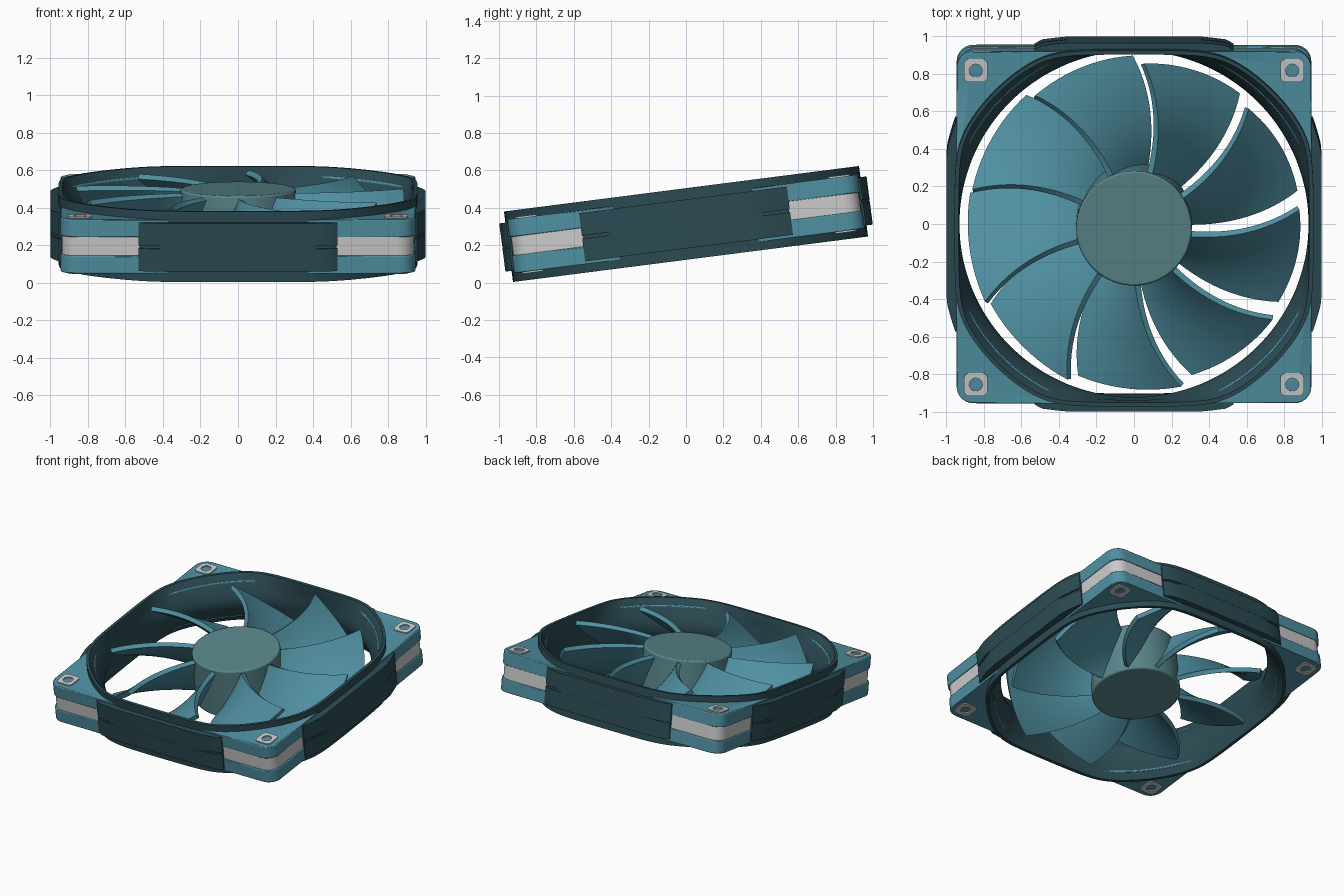
import bpy, bmesh, math
from mathutils import Matrix, Vector

if "Cube" in bpy.data.objects:
    bpy.data.objects.remove(bpy.data.objects["Cube"])

# Whole fan is tilted about x; every part is built flat and then tilted
TILT = Matrix.Translation((0, 0, 0.313)) @ Matrix.Rotation(math.radians(7.3), 4, 'X')


def material(name, color):
    m = bpy.data.materials.new(name)
    m.diffuse_color = (*color, 1)
    m.use_nodes = True
    m.node_tree.nodes["Principled BSDF"].inputs["Base Color"].default_value = m.diffuse_color
    return m


DARK = material("dark_teal", (0.024, 0.07, 0.086))
BLUE = material("blue_teal", (0.08, 0.28, 0.36))
HUB = material("grey_teal", (0.10, 0.235, 0.25))


def finish(name, bm, mat=None, bevel=0):
    bmesh.ops.recalc_face_normals(bm, faces=bm.faces)
    bm.transform(TILT)
    mesh = bpy.data.meshes.new(name)
    bm.to_mesh(mesh)
    bm.free()
    ob = bpy.data.objects.new(name, mesh)
    bpy.context.collection.objects.link(ob)
    if mat:
        mesh.materials.append(mat)
    bpy.ops.object.select_all(action='DESELECT')
    ob.select_set(True)
    bpy.context.view_layer.objects.active = ob
    bpy.ops.object.shade_smooth_by_angle(angle=math.radians(30))
    if bevel:
        b = ob.modifiers.new("edge", 'BEVEL')
        b.width, b.segments, b.limit_method = bevel, 2, 'ANGLE'
        b.angle_limit = math.radians(50)
    return ob


def clipped(radius, flat, a, p=36):
    """Radius at angle a of a circle softly cut off by a square."""
    f = flat / max(abs(math.cos(a)), abs(math.sin(a)))
    return (radius ** -p + f ** -p) ** (-1 / p)


def skin(bm, rings, closed):
    """Quads between successive closed rings of points."""
    rings = [[bm.verts.new(p) for p in ring] for ring in rings]
    n = len(rings[0])
    for k in range(len(rings) if closed else len(rings) - 1):
        a, b = rings[k], rings[(k + 1) % len(rings)]
        for i in range(n):
            j = (i + 1) % n
            bm.faces.new((a[i], a[j], b[j], b[i]))
    return rings


def loft(bm, profile, cx=0, cy=0, n=144):
    """Closed tube through (radius, flat, z) sections; flat 9 means a plain circle."""
    rings = []
    for radius, flat, z in profile:
        ring = []
        for i in range(n):
            a = 2 * math.pi * i / n
            r = clipped(radius, flat, a)
            ring.append((cx + r * math.cos(a), cy + r * math.sin(a), z))
        rings.append(ring)
    skin(bm, rings, True)


def prism(bm, pts, z0, z1):
    lo, hi = skin(bm, [[(x, y, z) for x, y in pts] for z in (z0, z1)], False)
    bm.faces.new(lo[::-1])
    bm.faces.new(hi)


def turn(pts, k):
    for _ in range(k):
        pts = [(-y, x) for x, y in pts]
    return pts


# Frame shroud: round throat flaring into the rounded-square mouth on both sides
bm = bmesh.new()
mouth = [(1.025, 0.935, 0.19), (0.975, 0.935, 0.12), (0.942, 9, 0.05)]
loft(bm, [(1.045, 0.958, -0.19), (1.045, 0.958, 0.19)] + mouth + [(0.93, 9, 0)]
     + [(r, f, -z) for r, f, z in mouth[::-1]])
finish("frame_shroud", bm, DARK)


# Corner brackets: two blue plates with a grey damper between them
def corner(w, rad=0.09):
    pts = []
    for i in range(17):
        a = math.radians(74 - 58 * i / 16)
        pts.append((0.985 * math.cos(a), 0.985 * math.sin(a)))
    pts.append((w, pts[-1][1]))
    for i in range(9):
        a = math.radians(90 * i / 8)
        pts.append((w - rad + rad * math.cos(a), w - rad + rad * math.sin(a)))
    pts.append((pts[0][0], w))
    return [(min(x, w), min(y, w)) for x, y in pts]


for name, w, z0, z1, mat in (("upper_corner_plates", 0.945, 0.05, 0.145, BLUE),
                             ("lower_corner_plates", 0.945, -0.145, -0.05, BLUE),
                             ("corner_dampers", 0.937, -0.05, 0.05, None)):
    bm = bmesh.new()
    for k in range(4):
        prism(bm, turn(corner(w), k), z0, z1)
    finish(name, bm, mat, 0.006 if mat else 0)

# Screw pads around the mounting holes, top and bottom
bm = bmesh.new()
for sx in (-1, 1):
    for sy in (-1, 1):
        for z in (-0.147, 0.147):
            loft(bm, [(0.077, 0.062, z - 0.006), (0.077, 0.062, z + 0.006),
                      (0.035, 9, z + 0.006), (0.035, 9, z - 0.006)],
                 0.843 * sx, 0.843 * sy, 32)
finish("screw_pads", bm)

# Side bumpers: two halves per side with a shallow groove at each end
bm = bmesh.new()
for k in range(4):
    d, e = (0.99, 0.53) if k % 2 else (1.0, 0.56)
    half = [(0.94, e), (0.953, e), (0.975, 0.49), (d - 0.006, 0.42), (d, 0.36)]
    pad = [(u, -t) for u, t in half] + half[::-1]
    inner = [(u - 0.008 if t > 0.4 else u - 0.001, t - 0.004) for u, t in half]
    core = [(u, -t) for u, t in inner] + inner[::-1]
    prism(bm, turn(pad, k), 0.008, 0.13)
    prism(bm, turn(pad, k), -0.13, -0.008)
    prism(bm, turn(core, k), -0.012, 0.012)
finish("side_bumpers", bm, DARK)

# Hub
bm = bmesh.new()
bmesh.ops.create_cone(bm, cap_ends=True, segments=96, radius1=0.308, radius2=0.308, depth=0.378)
finish("hub", bm, HUB, 0.01)


# Nine swept, twisted blades with visible edge thickness
def blade_point(s, t, turn_deg):
    r = 0.295 + 0.587 * s
    a = math.radians(50.8 + turn_deg - 13 * (1 - max(s, 0) ** 1.5) + 36.2 * t)
    z = 0.165 * (2 * t - 1) - 0.08 * t * (1 - t)
    return Vector((r * math.cos(a), r * math.sin(a), z))


bm = bmesh.new()
NR, NT, HALF, E = 14, 12, 0.016, 0.01
for b in range(9):
    rings = []
    for i in range(NR + 1):
        s = i / NR
        top, bottom = [], []
        for j in range(NT + 1):
            t = j / NT
            p = blade_point(s, t, 40 * b)
            ds = blade_point(s + E, t, 40 * b) - p
            dt = blade_point(s, t + E, 40 * b) - p
            n = ds.cross(dt).normalized() * HALF
            top.append(p + n)
            bottom.append(p - n)
        rings.append(top + bottom[::-1])
    rings = skin(bm, rings, False)
    for ring in (rings[0], rings[-1]):          # root and tip caps
        m = len(ring)
        for j in range(NT):
            bm.faces.new((ring[j], ring[j + 1], ring[m - 2 - j], ring[m - 1 - j]))
finish("fan_blades", bm, BLUE)
